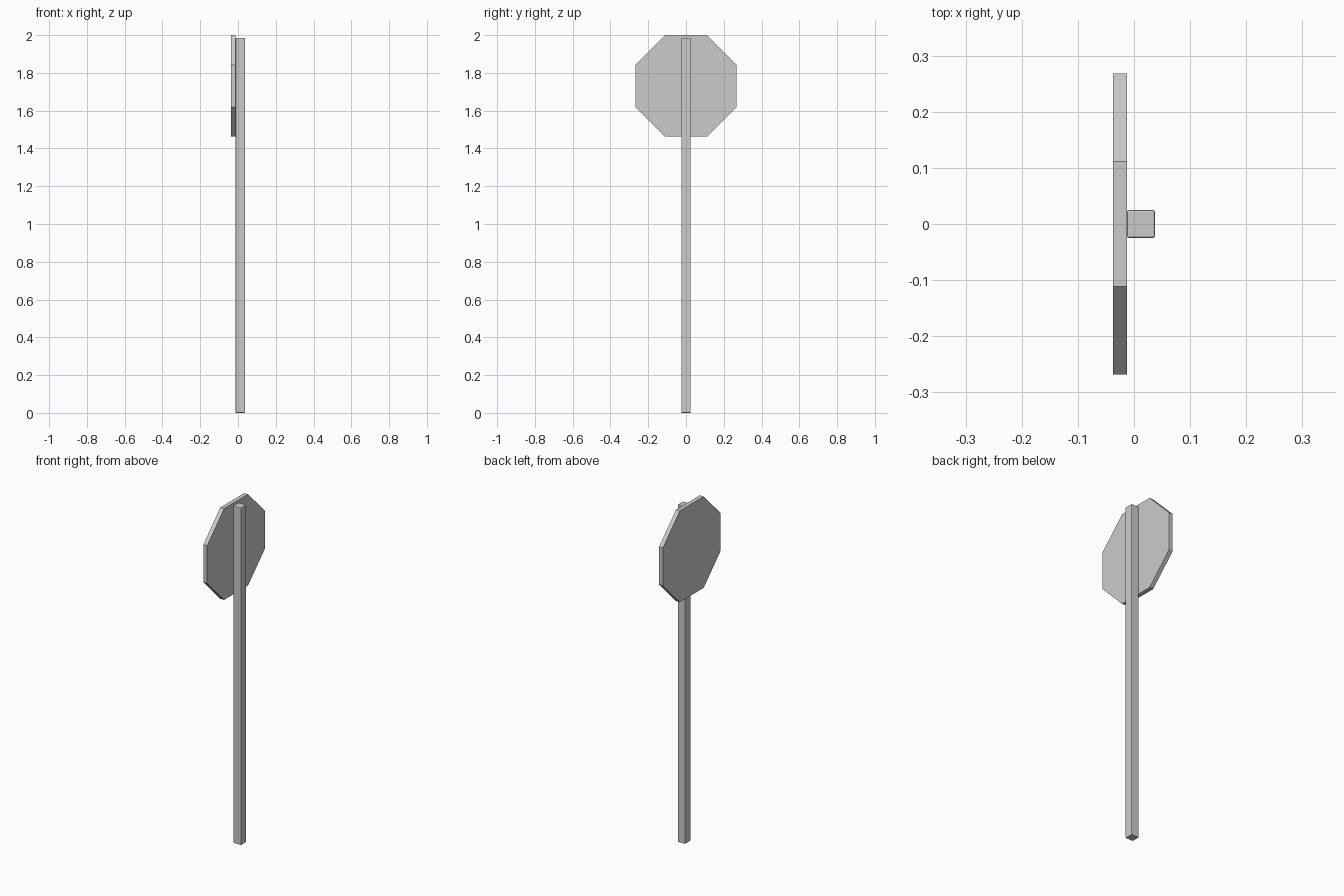
import bpy
import math

if "Cube" in bpy.data.objects:
    bpy.data.objects.remove(bpy.data.objects["Cube"])

# Square post with softly bevelled edges
bpy.ops.mesh.primitive_cube_add(size=1, location=(0.0125, 0, 0.9925))
post = bpy.context.object
post.name = "post"
post.scale = (0.05, 0.05, 1.985)
bpy.ops.object.transform_apply(location=False, rotation=False, scale=True)
bevel = post.modifiers.new("soft_edges", 'BEVEL')
bevel.width = 0.004
bevel.segments = 2

# Octagonal sign plate, flat sides up and down, facing -x
apothem = 0.2685
bpy.ops.mesh.primitive_cylinder_add(
    vertices=8, radius=apothem / math.cos(math.pi / 8), depth=0.025)
plate = bpy.context.object
plate.name = "sign_plate"
plate.rotation_euler = (0, 0, math.pi / 8)
bpy.ops.object.transform_apply(location=False, rotation=True, scale=False)
plate.rotation_euler = (0, math.pi / 2, 0)
bpy.ops.object.transform_apply(location=False, rotation=True, scale=False)
plate.location = (-0.025, 0, 2 - apothem)
